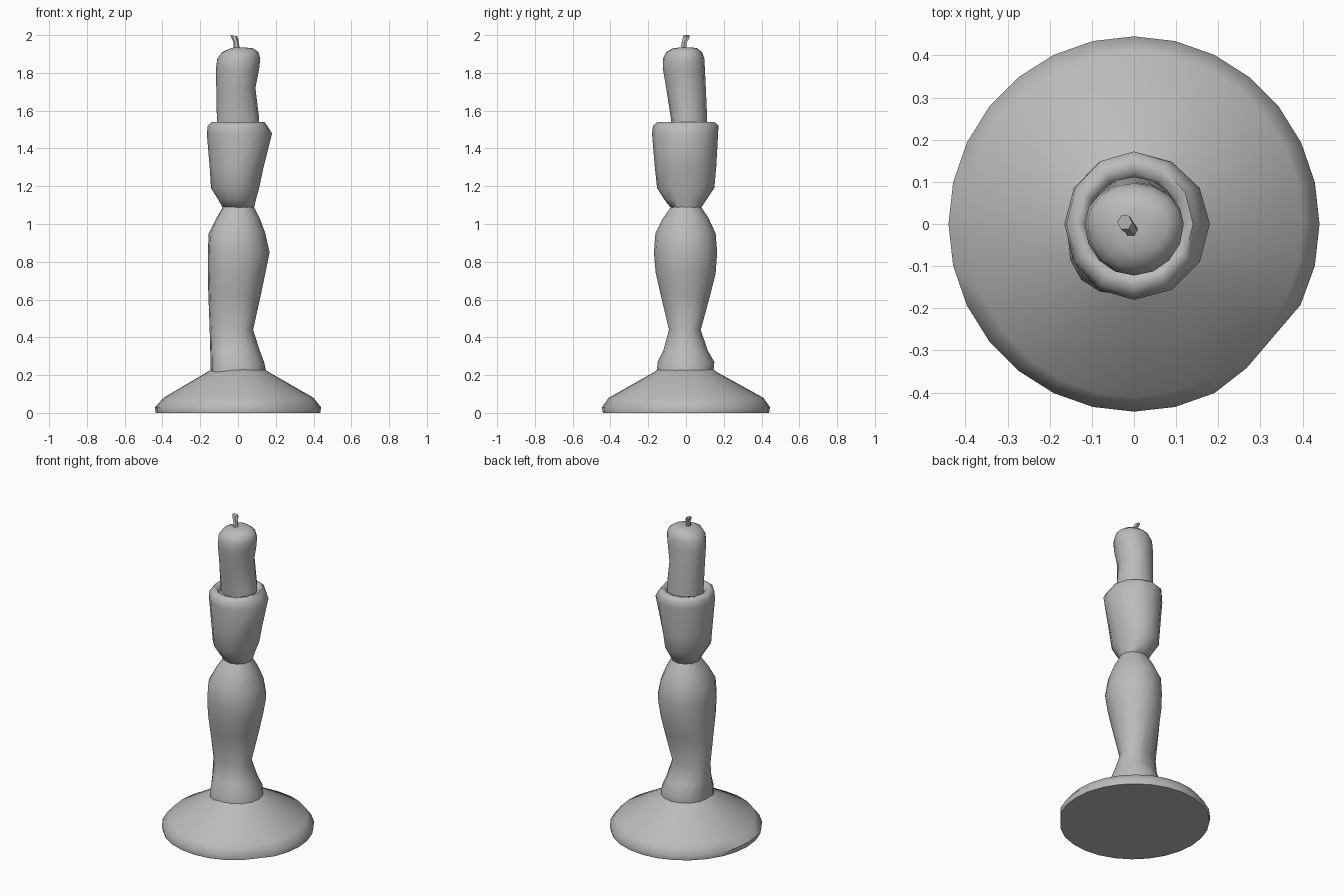
import bpy, bmesh, math
from mathutils import Vector

if "Cube" in bpy.data.objects:
    bpy.data.objects.remove(bpy.data.objects["Cube"])

grey = bpy.data.materials.new("stone grey")
grey.diffuse_color = (0.5, 0.5, 0.5, 1)
grey.use_nodes = True
grey.node_tree.nodes["Principled BSDF"].inputs["Base Color"].default_value = grey.diffuse_color


def finish(bm, name, angle):
    bmesh.ops.recalc_face_normals(bm, faces=bm.faces)
    me = bpy.data.meshes.new(name)
    bm.to_mesh(me)
    bm.free()
    me.materials.append(grey)
    ob = bpy.data.objects.new(name, me)
    bpy.context.collection.objects.link(ob)
    bpy.ops.object.select_all(action='DESELECT')
    bpy.context.view_layer.objects.active = ob
    ob.select_set(True)
    bpy.ops.object.shade_smooth_by_angle(angle=math.radians(angle))
    return ob


def loft(name, sections, sides, angle=50, boxy=1.0):
    """Skin sections (z, x_min, x_max, y_min, y_max); boxy squares the left front corner."""
    bm = bmesh.new()
    rings = []
    for z, x0, x1, y0, y1 in sections:
        ring = []
        for i in range(sides):
            a = 2 * math.pi * i / sides
            c, s = math.cos(a), math.sin(a)
            c, s = (0 if abs(c) < 1e-6 else c), (0 if abs(s) < 1e-6 else s)
            e = boxy if c < 0 and s < 0 else 1.0
            x = (x1 if c > 0 else -x0) * math.copysign(abs(c) ** e, c)
            y = (y1 if s > 0 else -y0) * math.copysign(abs(s) ** e, s)
            ring.append(bm.verts.new((x, y, z)))
        rings.append(ring)
    for lo, hi in zip(rings, rings[1:]):
        for i in range(sides):
            j = (i + 1) % sides
            bm.faces.new((lo[i], lo[j], hi[j], hi[i]))
    bm.faces.new(rings[0][::-1])
    bm.faces.new(rings[-1])
    return finish(bm, name, angle)


# Wide sloping foot, with a worn flat at the front right
foot = loft("foot", [
    (0.00, -.435, .435, -.44, .44),
    (0.03, -.44, .44, -.445, .445),
    (0.08, -.395, .40, -.41, .41),
    (0.215, -.165, .165, -.17, .165),
    (0.23, -.14, .14, -.15, .145)], 28)
flat = Vector((0.76, -0.65, 0)).normalized()
for v in foot.data.vertices:
    over = v.co.dot(flat) - 0.425
    if over > 0:
        v.co -= flat * over

# Stem: waisted on three sides, straight on the left
loft("stem", [
    (0.215, -.145, .15, -.155, .145),
    (0.27, -.145, .138, -.15, .15),
    (0.33, -.147, .115, -.12, .115),
    (0.44, -.15, .08, -.09, .078),
    (0.63, -.157, .122, -.135, .13),
    (0.74, -.16, .145, -.16, .157),
    (0.85, -.16, .167, -.17, .165),
    (0.95, -.155, .145, -.162, .157),
    (1.03, -.115, .115, -.122, .12),
    (1.09, -.08, .085, -.08, .08)], 16, boxy=0.72)

# Faceted cup with a rounded rim and shallow socket
loft("cup", [
    (1.085, -.08, .085, -.08, .08),
    (1.13, -.105, .095, -.115, .11),
    (1.19, -.143, .112, -.153, .15),
    (1.30, -.15, .135, -.165, .16),
    (1.48, -.165, .18, -.18, .17),
    (1.52, -.16, .155, -.175, .172),
    (1.54, -.14, .14, -.15, .15),
    (1.535, -.12, .12, -.125, .12),
    (1.51, -.11, .11, -.11, .11)], 12, angle=60)

# Worn, slightly lopsided candle
loft("candle", [
    (1.50, -.11, .112, -.075, .112),
    (1.56, -.112, .112, -.08, .112),
    (1.72, -.115, .092, -.105, .105),
    (1.82, -.117, .112, -.122, .10),
    (1.875, -.11, .118, -.122, .097),
    (1.91, -.085, .108, -.105, .085),
    (1.93, -.04, .08, -.07, .06),
    (1.935, -.02, .03, -.03, .03)], 16, angle=60)

# Short bent wick
bm = bmesh.new()
rings = []
for x, y, z, r in [(-.005, -.015, 1.92, .018), (-.010, -.010, 1.96, .014),
                   (-.018, .000, 1.985, .019), (-.022, .004, 1.997, .018)]:
    rings.append([bm.verts.new((x + r * math.cos(k * math.pi / 3),
                                y + r * math.sin(k * math.pi / 3),
                                z - 0.2 * r * math.cos(k * math.pi / 3)))
                  for k in range(6)])
for lo, hi in zip(rings, rings[1:]):
    for i in range(6):
        bm.faces.new((lo[i], lo[(i + 1) % 6], hi[(i + 1) % 6], hi[i]))
bm.faces.new(rings[0][::-1])
bm.faces.new(rings[-1])
finish(bm, "wick", 50)
